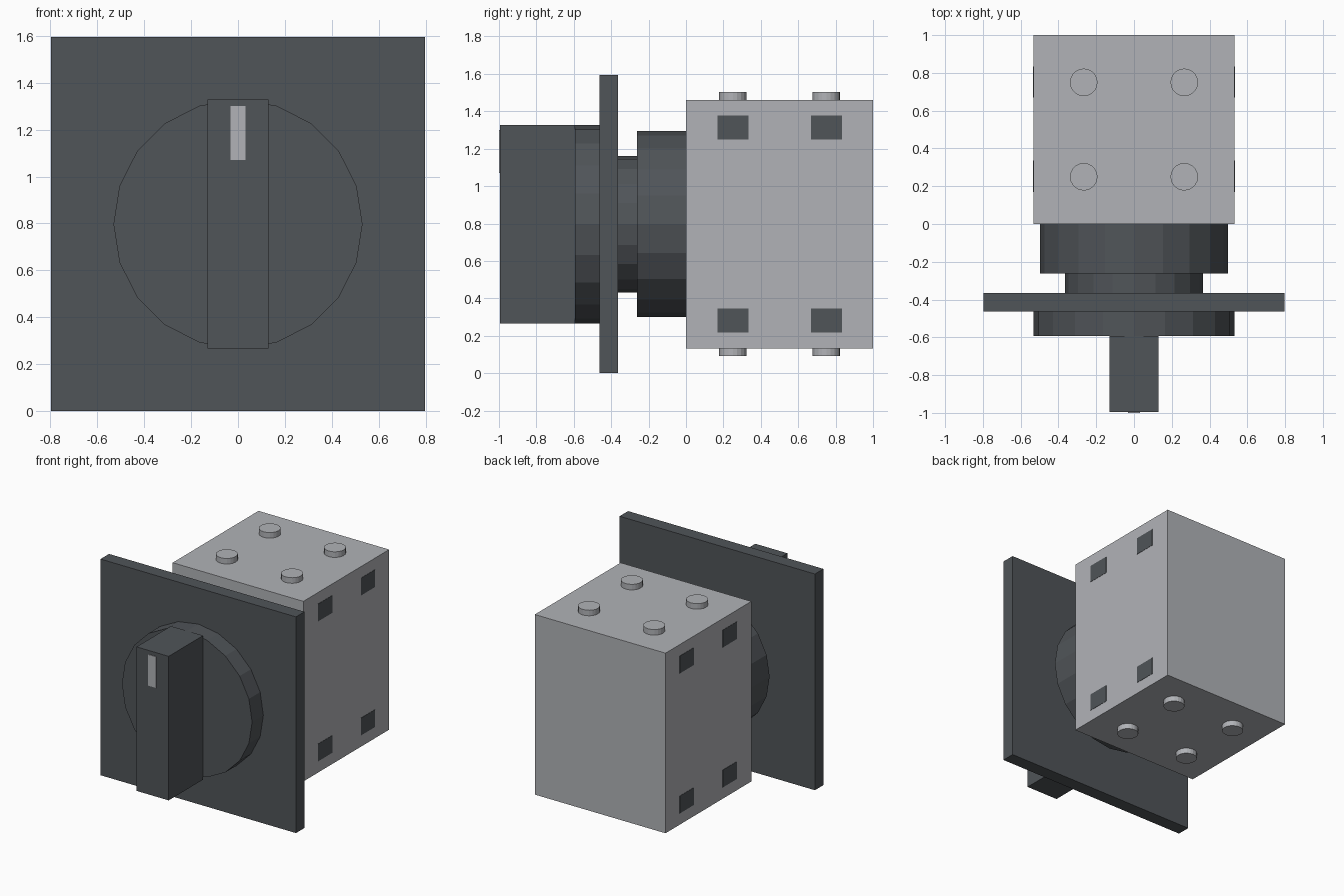
import bpy
import bmesh
from math import pi
from mathutils import Matrix, Vector

cube = bpy.data.objects.get("Cube")
if cube:
    bpy.data.objects.remove(cube, do_unlink=True)

MID = 0.797  # height of the shaft axis


def make_material(name, rgb):
    mat = bpy.data.materials.new(name)
    mat.use_nodes = True
    mat.diffuse_color = (*rgb, 1)
    mat.node_tree.nodes["Principled BSDF"].inputs["Base Color"].default_value = (*rgb, 1)
    return mat


dark = make_material("dark grey plastic", (0.08, 0.089, 0.098))
light = make_material("light grey plastic", (0.44, 0.45, 0.475))


def finish(name, bm, mat):
    mesh = bpy.data.meshes.new(name)
    bm.to_mesh(mesh)
    bm.free()
    mesh.materials.append(mat)
    obj = bpy.data.objects.new(name, mesh)
    bpy.context.collection.objects.link(obj)
    return obj


def box(name, mat, low, high):
    low, high = Vector(low), Vector(high)
    bm = bmesh.new()
    place = Matrix.Translation((low + high) / 2) @ Matrix.Diagonal((*(high - low), 1))
    bmesh.ops.create_cube(bm, size=1, matrix=place)
    return finish(name, bm, mat)


def cylinder(name, mat, radius, depth, centre, along_y=False):
    bm = bmesh.new()
    place = Matrix.Translation(centre)
    if along_y:
        place = place @ Matrix.Rotation(pi / 2, 4, "X")
    bmesh.ops.create_cone(bm, cap_ends=True, segments=20, radius1=radius,
                          radius2=radius, depth=depth, matrix=place)
    return finish(name, bm, mat)


def disc(name, radius, front, back):
    return cylinder(name, dark, radius, back - front, (0, (front + back) / 2, MID), True)


# Rear contact housing
box("contact_housing", light, (-0.533, 0, MID - 0.664), (0.533, 1, MID + 0.664))

# Shaft collars, front plate and rotary knob
disc("rear_collar", 0.498, -0.263, 0)
disc("shaft_neck", 0.365, -0.364, -0.263)
box("front_plate", dark, (-0.797, -0.463, 0), (0.797, -0.364, 2 * MID))
disc("knob_base", 0.531, -0.594, -0.463)
box("knob_handle", dark, (-0.131, -0.995, MID - 0.531), (0.131, -0.594, MID + 0.531))
box("pointer_mark", light, (-0.033, -1, 1.07), (0.033, -0.994, 1.3))

# Terminal screws above and below, wire openings on both sides
for side in (-1, 1):
    for level in (-1, 1):
        for row, y in (("front", 0.25), ("rear", 0.75)):
            tag = f"{'left' if side > 0 else 'right'}_{'top' if level > 0 else 'bottom'}_{row}"
            cylinder("terminal_screw_" + tag, light, 0.073, 0.05,
                     (side * 0.266, y, MID + level * 0.68))
            x, z = side * 0.533, MID + level * 0.516
            box("wire_opening_" + tag, dark, (x - 0.002, y - 0.081, z - 0.064),
                (x + 0.002, y + 0.085, z + 0.064))
